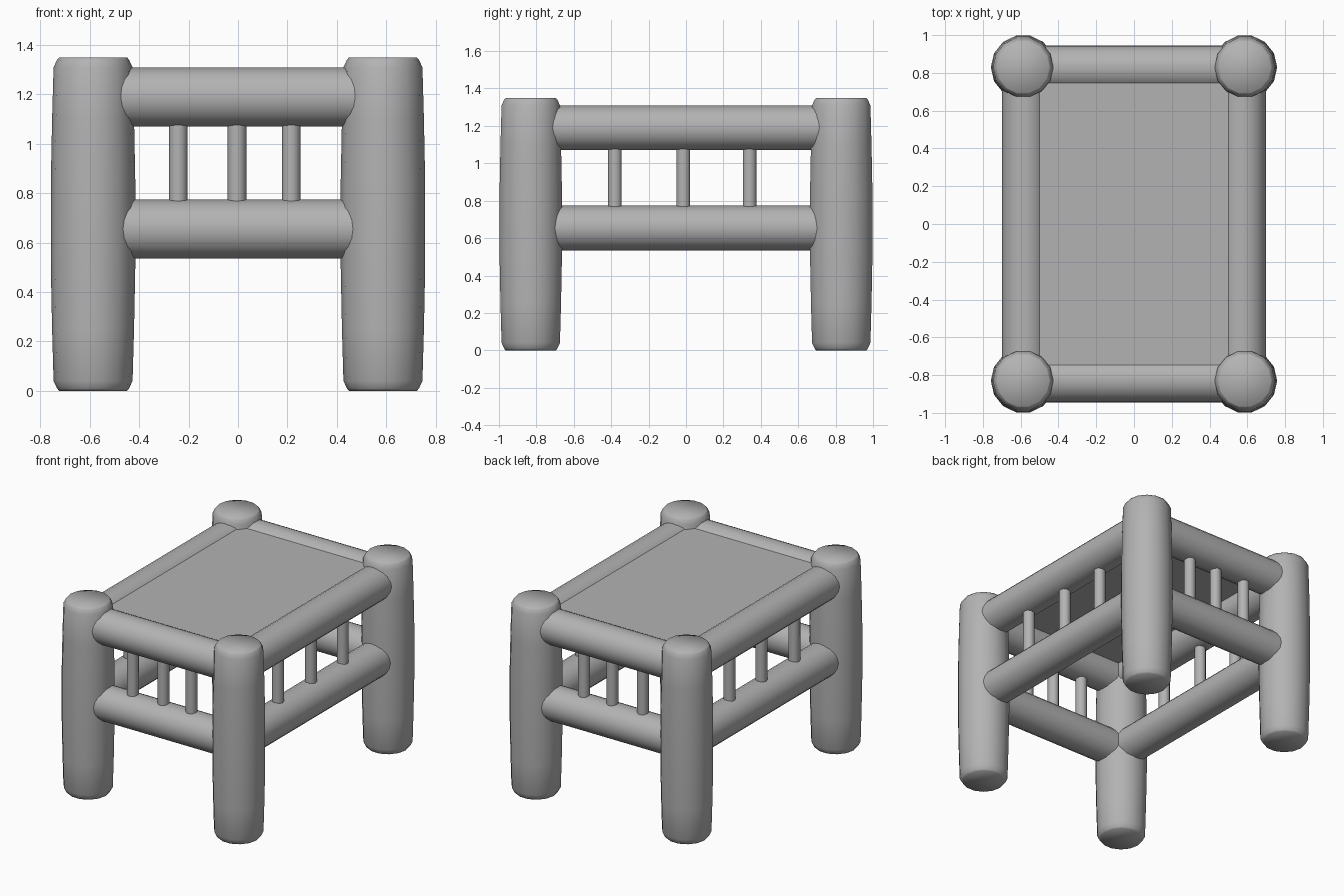
import bpy, math
from mathutils import Vector

if "Cube" in bpy.data.objects:
    bpy.data.objects.remove(bpy.data.objects["Cube"])

grey = bpy.data.materials.new("plain_grey")
grey.use_nodes = True
colour = (0.45, 0.45, 0.45, 1)
grey.diffuse_color = colour
grey.node_tree.nodes["Principled BSDF"].inputs["Base Color"].default_value = colour

LEG_X, LEG_Y = 0.587, 0.83
RAIL_X, RAIL_Y = 0.578, 0.825
RAIL_R, SPINDLE_R = 0.12, 0.038
LOW_Z, HIGH_Z = 0.655, 1.19


def add_mesh(name, verts, faces, angle=40):
    mesh = bpy.data.meshes.new(name)
    mesh.from_pydata(verts, [], faces)
    mesh.materials.append(grey)
    obj = bpy.data.objects.new(name, mesh)
    bpy.context.collection.objects.link(obj)
    bpy.ops.object.select_all(action="DESELECT")
    obj.select_set(True)
    bpy.context.view_layer.objects.active = obj
    bpy.ops.object.shade_smooth_by_angle(angle=math.radians(angle))
    return obj


def turned(name, start, axis, profile, sides, angle=40):
    """Capped round bar along an axis; profile lists (radius, distance)."""
    turn = Vector(axis).to_track_quat("Z", "Y")
    verts = []
    for r, d in profile:
        for i in range(sides):
            a = math.tau * i / sides
            p = Vector((r * math.cos(a), r * math.sin(a), d))
            verts.append(Vector(start) + turn @ p)
    last = (len(profile) - 1) * sides
    faces = [tuple(reversed(range(sides))), tuple(range(last, last + sides))]
    for k in range(len(profile) - 1):
        for i in range(sides):
            j = (i + 1) % sides
            faces.append((k * sides + i, k * sides + j,
                          (k + 1) * sides + j, (k + 1) * sides + i))
    return add_mesh(name, verts, faces, angle)


# Four thick posts, slightly swollen in the middle
leg_profile = [(0.138, 0), (0.146, 0.01), (0.16, 0.04), (0.166, 0.25),
               (0.171, 0.5), (0.171, 0.85), (0.166, 1.1),
               (0.16, 1.31), (0.146, 1.34), (0.138, 1.35)]
for sx, side in ((-1, "right"), (1, "left")):
    for sy, end in ((-1, "front"), (1, "back")):
        turned(f"{end}_{side}_leg", (sx * LEG_X, sy * LEG_Y, 0), (0, 0, 1),
               leg_profile, 14, 60)

# Upper and lower round rails on every side
for z, level in ((LOW_Z, "lower"), (HIGH_Z, "upper")):
    for s, end, side in ((-1, "front", "right"), (1, "back", "left")):
        turned(f"{end}_{level}_rail", (-RAIL_X, s * RAIL_Y, z), (1, 0, 0),
               [(RAIL_R, 0), (RAIL_R, 2 * RAIL_X)], 20)
        turned(f"{side}_{level}_rail", (s * RAIL_X, -RAIL_Y, z), (0, 1, 0),
               [(RAIL_R, 0), (RAIL_R, 2 * RAIL_Y)], 20)

# Three thin spindles between the rails on every side
bar = [(SPINDLE_R, 0), (SPINDLE_R, HIGH_Z - LOW_Z)]
for s, end, side in ((-1, "front", "right"), (1, "back", "left")):
    for n, x in enumerate((-0.242, -0.004, 0.216)):
        turned(f"{end}_spindle_{n + 1}", (x, s * RAIL_Y, LOW_Z), (0, 0, 1), bar, 10)
    for n, y in enumerate((-0.38, -0.014, 0.34)):
        turned(f"{side}_spindle_{n + 1}", (s * RAIL_X, y, LOW_Z), (0, 0, 1), bar, 10)

# Flat top board set between the upper rails
bpy.ops.mesh.primitive_cube_add(size=1, location=(0, 0, 1.255))
board = bpy.context.object
board.name = "top_board"
board.scale = (2 * RAIL_X, 2 * RAIL_Y, 0.05)
board.data.materials.append(grey)
